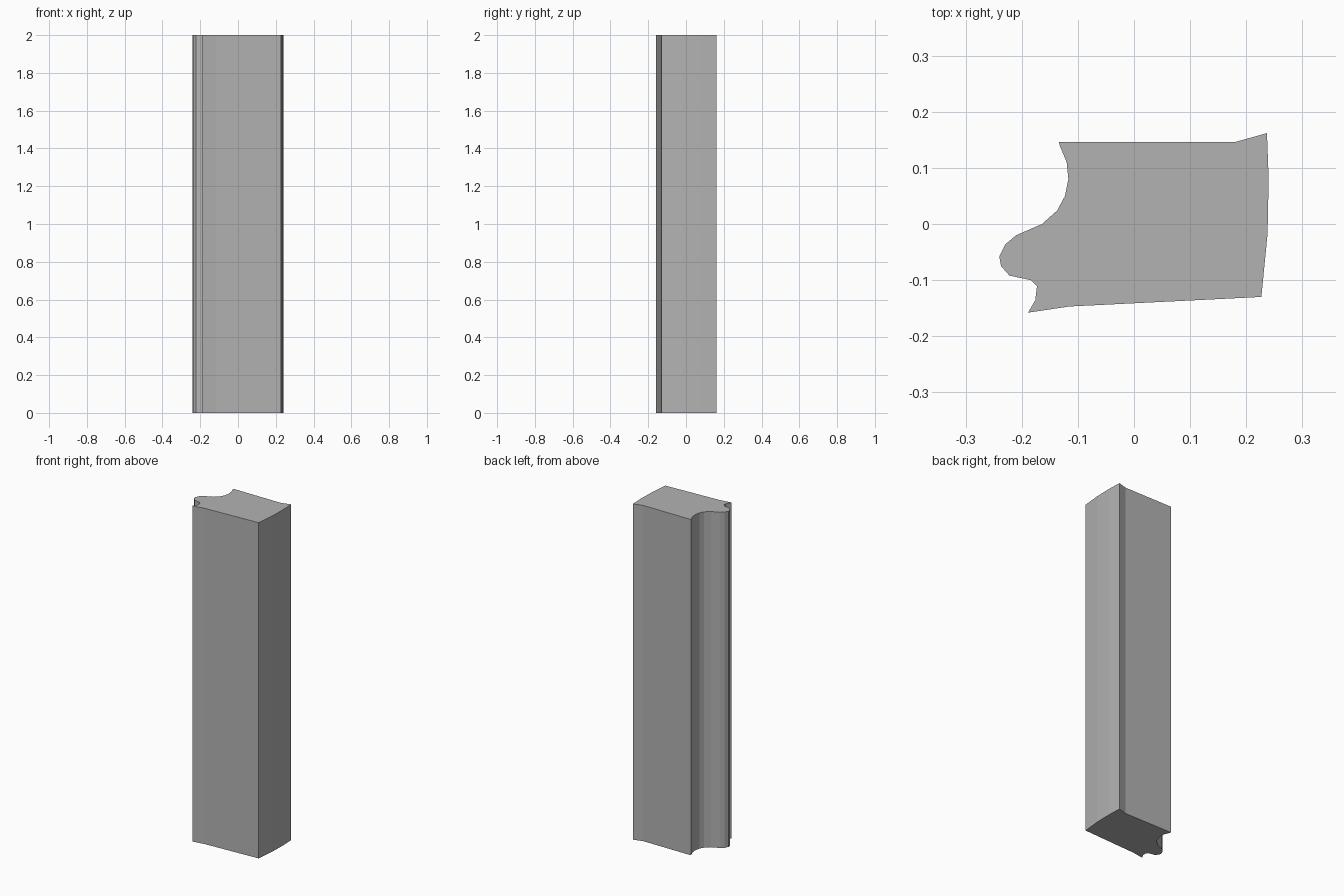
import bpy
import bmesh

cube = bpy.data.objects.get("Cube")
if cube:
    bpy.data.objects.remove(cube, do_unlink=True)

HEIGHT = 2.0

# Single plain grey material
grey = bpy.data.materials.new("plain grey")
grey.use_nodes = True
colour = (0.45, 0.45, 0.45, 1.0)
grey.diffuse_color = colour
grey.node_tree.nodes["Principled BSDF"].inputs["Base Color"].default_value = colour

# Cross-section, counter-clockwise, one run of points for each moulded feature
hollow = [(-.134, .146), (-.132, .139), (-.12, .11), (-.117, .08),
          (-.123, .05), (-.137, .024), (-.164, 0)]
bead = [(-.21, -.02), (-.229, -.036), (-.24, -.058), (-.237, -.075), (-.222, -.092)]
small_notch = [(-.184, -.1), (-.173, -.111), (-.176, -.136), (-.189, -.158)]
front_edge = [(-.115, -.147), (.227, -.13)]
bowed_side = [(.238, -.018), (.24, .08), (.237, .162)]
back_edge = [(.18, .146)]
profile = hollow + bead + small_notch + front_edge + bowed_side + back_edge


def extrude_profile(name, points, height, material):
    """Raise a closed cross-section into a flat-ended solid."""
    bm = bmesh.new()
    base = bm.faces.new([bm.verts.new((x, y, 0)) for x, y in points])
    raised = bmesh.ops.extrude_face_region(bm, geom=[base], use_keep_orig=True)
    top = [v for v in raised["geom"] if isinstance(v, bmesh.types.BMVert)]
    bmesh.ops.translate(bm, verts=top, vec=(0, 0, height))
    bmesh.ops.recalc_face_normals(bm, faces=bm.faces)
    mesh = bpy.data.meshes.new(name)
    bm.to_mesh(mesh)
    bm.free()
    mesh.materials.append(material)
    obj = bpy.data.objects.new(name, mesh)
    bpy.context.collection.objects.link(obj)
    return obj


# Moulded post with flat facets
extrude_profile("moulded_post", profile, HEIGHT, grey)
